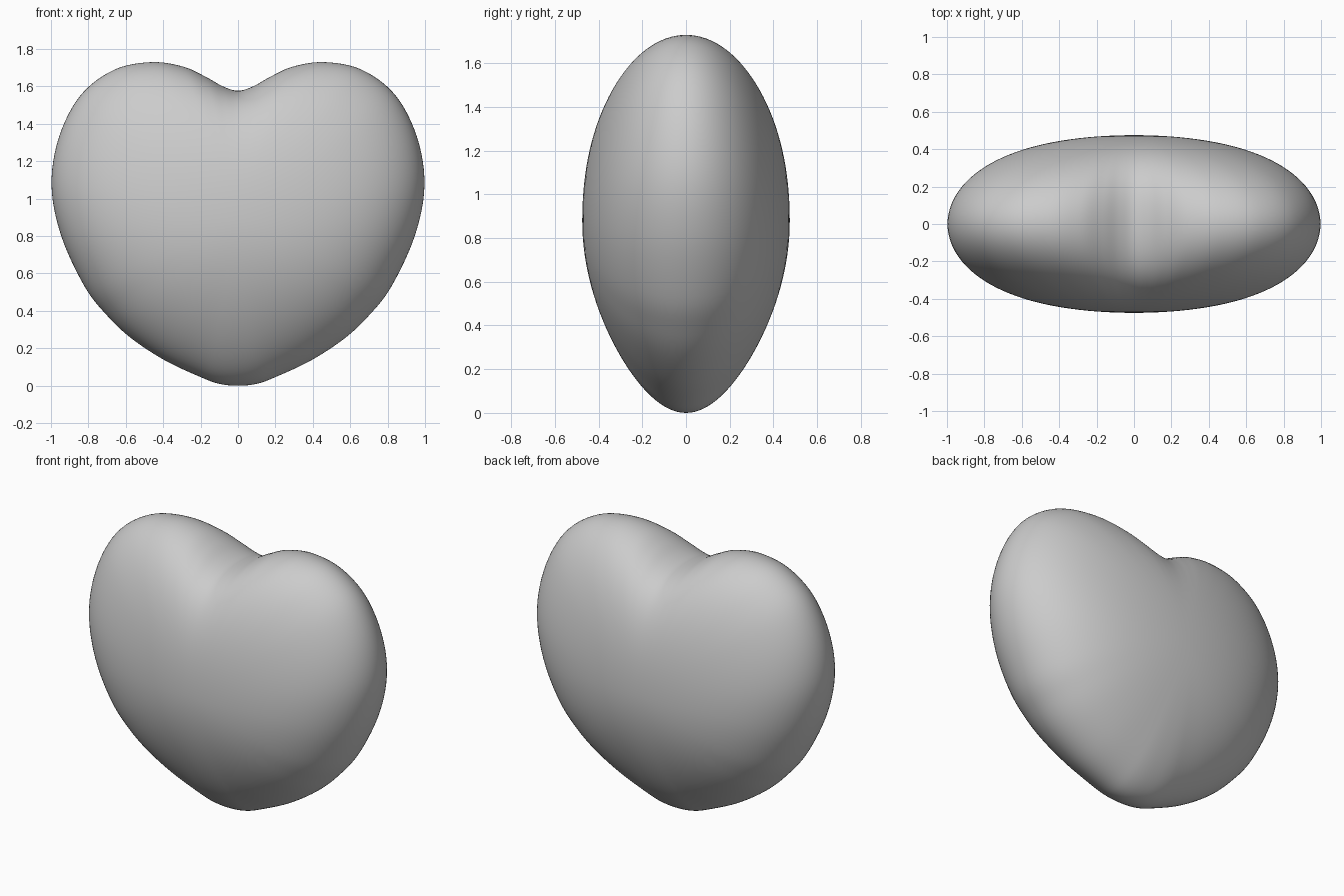
import bpy, bmesh, math
from mathutils import Vector

if "Cube" in bpy.data.objects:
    bpy.data.objects.remove(bpy.data.objects["Cube"])

# Right half of the heart outline (x, z), from bottom tip to cleft
HALF = [(0, 0), (0.1, 0.01), (0.2, 0.046), (0.39, 0.135), (0.57, 0.253), (0.70, 0.375),
        (0.82, 0.53), (0.945, 0.80), (0.997, 1.07), (0.957, 1.33), (0.84, 1.555),
        (0.66, 1.69), (0.46, 1.73), (0.29, 1.705), (0.17, 1.65), (0.08, 1.60), (0, 1.577)]
CENTRE = Vector((0, 0.88))
DEPTH = 0.475
STEPS, RINGS = 6, 64


def smooth_loop(pts, steps):
    """Closed Catmull-Rom curve through the points."""
    out, n = [], len(pts)
    for i in range(n):
        a, b, c, d = (pts[(i + k) % n] for k in (-1, 0, 1, 2))
        for j in range(steps):
            t = j / steps
            out.append(0.5 * (2 * b + (c - a) * t + (2 * a - 5 * b + 4 * c - d) * t * t
                              + (3 * b - a - 3 * c + d) * t ** 3))
    return out


half = [Vector(p) for p in HALF]
outline = smooth_loop(half + [Vector((-p.x, p.y)) for p in half[-2:0:-1]], STEPS)


def puff(p, phi):
    """Point of the inflated heart: phi runs from front pole to back pole."""
    s = math.cos(phi)
    ray = p - CENTRE
    rim = ray.length
    up = ray.y / rim
    # rings near the middle of each face relax to a plain rounded shape
    core = 0.92 + 0.055 * up + 0.08 * (1 - 2 * up * up)
    ray *= s * (core + (rim - core) * s * s) / rim
    y = DEPTH * math.sin(phi) * (1 + 0.12 * ray.x ** 2)
    if ray.y < 0:
        y *= 1 - 0.12 * (ray.y / CENTRE.y) ** 2   # slimmer towards the tip
    return Vector((ray.x, y, CENTRE.y + ray.y))


# Heart body: rings of the outline between two poles
bm = bmesh.new()
rings = [[bm.verts.new(puff(p, math.pi * (k / RINGS - 0.5))) for p in outline]
         for k in range(1, RINGS)]
n = len(outline)
for lo, hi in zip(rings, rings[1:]):
    for i in range(n):
        j = (i + 1) % n
        bm.faces.new((lo[i], lo[j], hi[j], hi[i]))
for ring, y in ((rings[0], -DEPTH), (rings[-1], DEPTH)):
    pole = bm.verts.new((0, y, CENTRE.y))
    for i in range(n):
        bm.faces.new((pole, ring[i], ring[(i + 1) % n]))
bmesh.ops.recalc_face_normals(bm, faces=bm.faces)
for f in bm.faces:
    f.smooth = True

mesh = bpy.data.meshes.new("heart")
bm.to_mesh(mesh)
bm.free()
heart = bpy.data.objects.new("heart", mesh)
bpy.context.collection.objects.link(heart)
